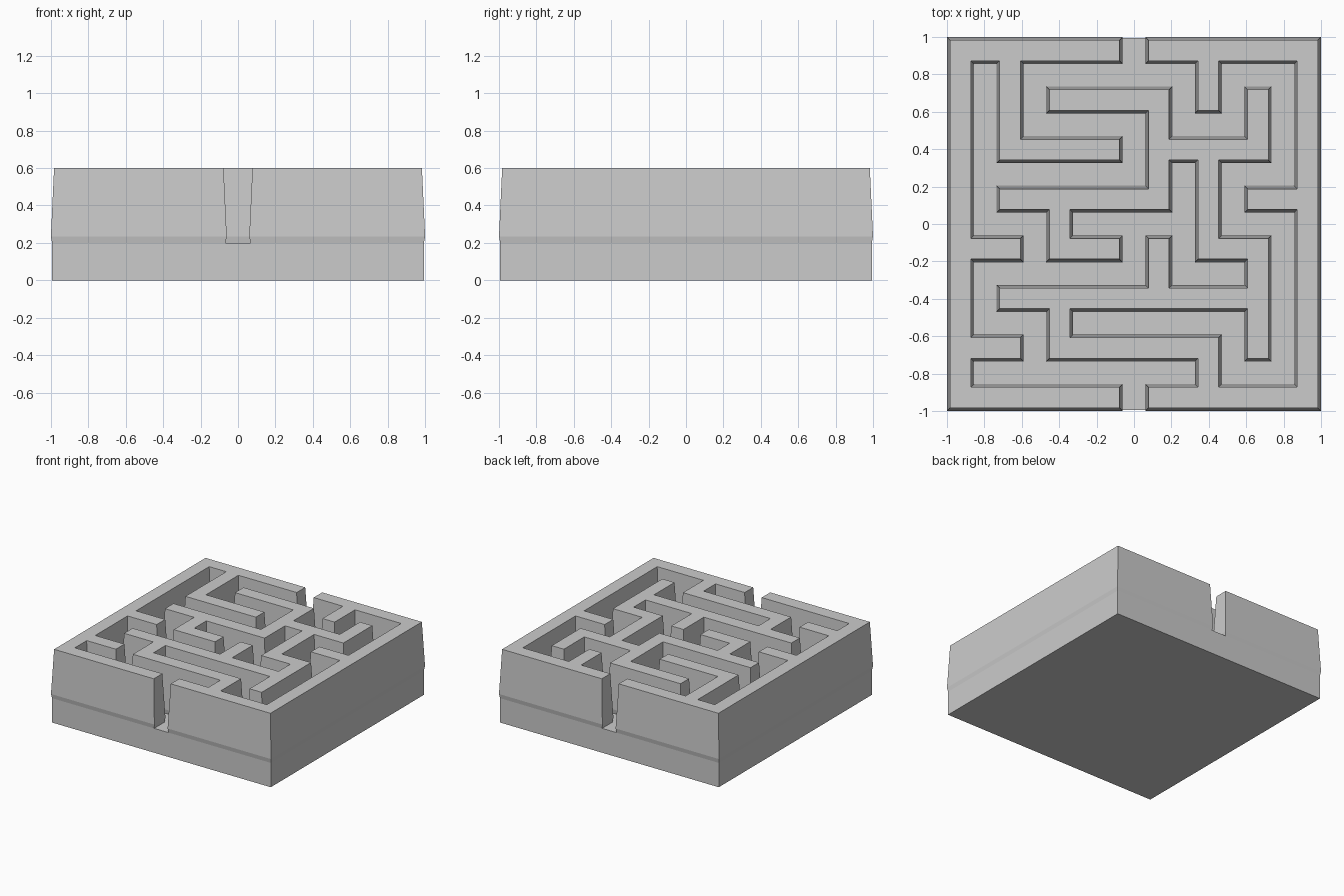
import bpy, bmesh
from mathutils import Vector

if "Cube" in bpy.data.objects:
    bpy.data.objects.remove(bpy.data.objects["Cube"])

U = 0.1325           # maze grid pitch (15 x 15 cells)
FLOOR = 0.2          # height of the corridor floor
# wall section: (height, outward offset) - slight draft towards the top
RINGS = [(FLOOR, 0.0), (0.235, 0.006), (0.6, -0.011)]

# Each wall outline runs clockwise as (start corner, then alternating x / row stops)
LEFT = ((0, 0), [7, 1, 3, 4, 7, 5, 2, 1, 1, 8, 3, 9, 1, 12, 3, 13, 1, 14, 7, 15, 0])
RIGHT = ((8, 0), [15, 15, 8, 14, 10, 13, 4, 11, 2, 10, 8, 8, 9, 10, 12, 9, 10, 5,
                  9, 7, 5, 8, 7, 9, 4, 7, 2, 6, 8, 3, 4, 2, 9, 4, 12, 2, 13, 5,
                  11, 8, 13, 13, 12, 11, 5, 12, 11, 14, 14, 7, 12, 6, 14, 1,
                  11, 3, 10, 1, 8])


def outline(start, stops):
    """Walk along the grid, alternately moving in x and in row."""
    col, row = start
    pts = [(col, row)]
    for i, s in enumerate(stops):
        if i % 2 == 0:
            col = s
        else:
            row = s
        pts.append((col, row))
    return [Vector(((c - 7.5) * U, (7.5 - r) * U)) for c, r in pts]


def finish(bm, name):
    bmesh.ops.recalc_face_normals(bm, faces=bm.faces)
    me = bpy.data.meshes.new(name)
    bm.to_mesh(me)
    bm.free()
    ob = bpy.data.objects.new(name, me)
    bpy.context.collection.objects.link(ob)
    return ob


def maze_wall(name, start, stops):
    pts = outline(start, stops)
    n = len(pts)
    # mitre direction at every corner
    mitre = []
    for i in range(n):
        a = (pts[i] - pts[i - 1]).normalized()
        b = (pts[(i + 1) % n] - pts[i]).normalized()
        mitre.append(Vector((-a.y - b.y, a.x + b.x)))
    bm = bmesh.new()
    rings = [[bm.verts.new((*(p + m * off), z)) for p, m in zip(pts, mitre)]
             for z, off in RINGS]
    for lo, hi in zip(rings, rings[1:]):
        for i in range(n):
            j = (i + 1) % n
            bm.faces.new((lo[i], lo[j], hi[j], hi[i]))
    caps = [bm.faces.new(rings[0]), bm.faces.new(rings[-1])]
    bmesh.ops.triangulate(bm, faces=caps)
    return finish(bm, name)


# Solid base slab whose top is the corridor floor
bm = bmesh.new()
bmesh.ops.create_cube(bm, size=1)
for v in bm.verts:
    v.co = (v.co.x * 15 * U, v.co.y * 15 * U, (v.co.z + 0.5) * FLOOR)
finish(bm, "base")

# Two walls separated by the through path
maze_wall("left_wall", *LEFT)
maze_wall("right_wall", *RIGHT)
